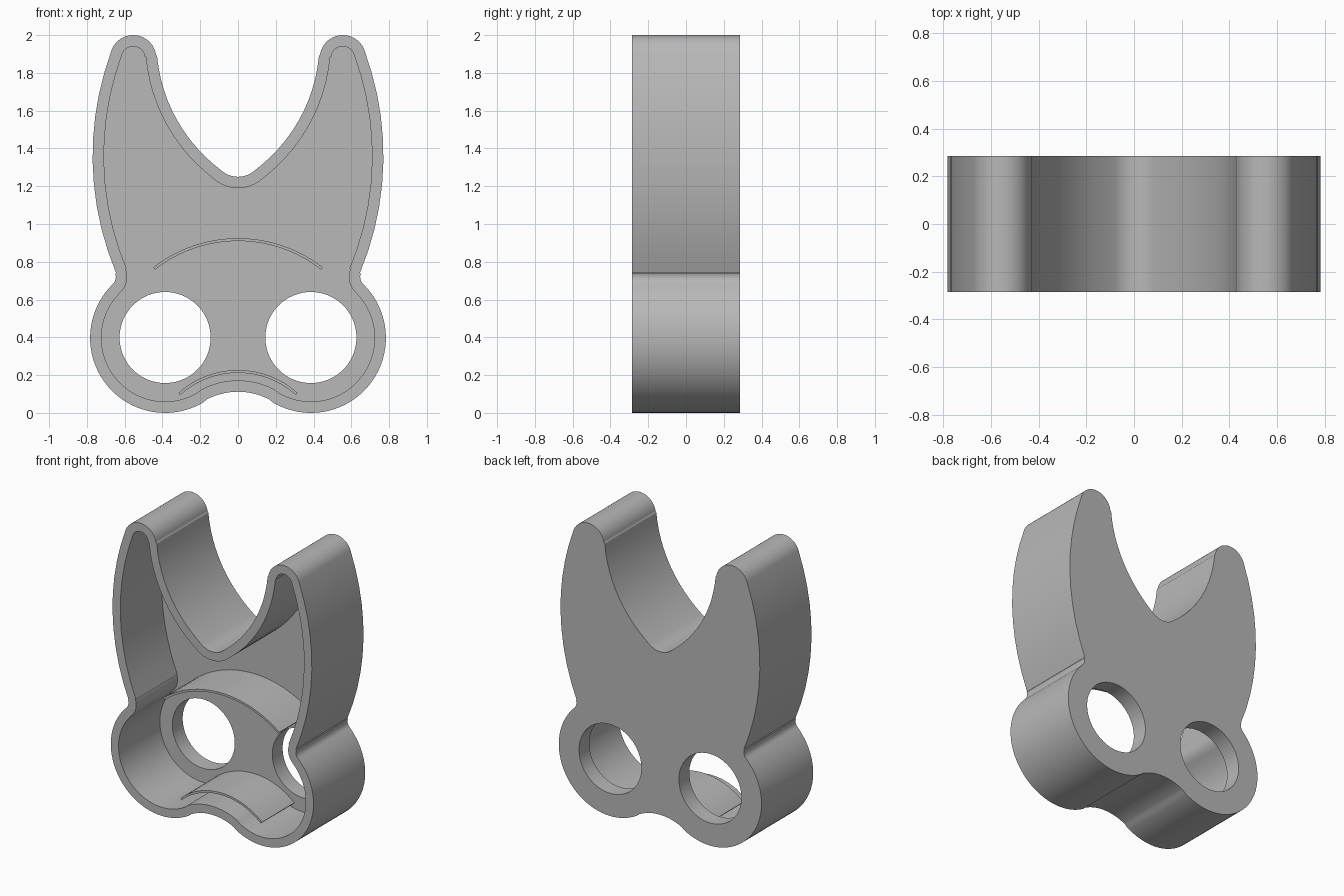
import bpy, bmesh
from math import sin, cos, radians

cube = bpy.data.objects.get("Cube")
if cube:
    bpy.data.objects.remove(cube, do_unlink=True)

FRONT, FLOOR, BACK = -0.285, 0.171, 0.285
WALL = 0.06

grey = bpy.data.materials.new("plain_grey")
grey.use_nodes = True
grey.diffuse_color = (0.48, 0.48, 0.48, 1)
grey.node_tree.nodes["Principled BSDF"].inputs["Base Color"].default_value = (0.48, 0.48, 0.48, 1)

# Right half of the outline as tangent arcs: centre x, centre z, radius, start, end
ARCS = [
    (0, -0.244, 0.356, 90, 58.9),           # chin dip
    (0.386, 0.397, 0.397, 238.9, 405.8),    # round cheek
    (0.70, 0.72, 0.053, 225.8, 157.3),      # notch
    (-0.83, 1.36, 1.60, -22.7, 20.5),       # outer ear side
    (0.555, 1.878, 0.122, 20.5, 174.8),     # ear tip
    (-0.418, 1.967, 0.85, -5.2, -54.4),     # inner ear side
    (0, 1.383, 0.133, -54.4, -90),          # valley between ears
]


def arc(cx, cz, r, a0, a1):
    n = max(10, int(abs(a1 - a0) / 4))
    angles = [radians(a0 + (a1 - a0) * i / n) for i in range(n + 1)]
    return [(cx + r * cos(a), cz + r * sin(a)) for a in angles]


def outline(inset):
    half = []
    for cx, cz, r, a0, a1 in ARCS:
        r += -inset if a1 > a0 else inset
        half += arc(cx, cz, r, a0, a1)[:-1]
    half.append((0, ARCS[-1][1] - ARCS[-1][2] - inset))
    half[0] = (0, half[0][1])
    return half + [(-x, z) for x, z in half[-2:0:-1]]


def ring(bm, points, y):
    verts = [bm.verts.new((x, y, z)) for x, z in points]
    edges = [bm.edges.new((a, b)) for a, b in zip(verts, verts[1:] + verts[:1])]
    return verts, edges


def bridge(bm, a, b):
    for i in range(len(a)):
        j = (i + 1) % len(a)
        bm.faces.new((a[i], a[j], b[j], b[i]))


def finish(bm, name):
    bmesh.ops.recalc_face_normals(bm, faces=bm.faces)
    mesh = bpy.data.meshes.new(name)
    bm.to_mesh(mesh)
    bm.free()
    mesh.materials.append(grey)
    obj = bpy.data.objects.new(name, mesh)
    bpy.context.collection.objects.link(obj)
    bpy.ops.object.select_all(action='DESELECT')
    obj.select_set(True)
    bpy.context.view_layer.objects.active = obj
    bpy.ops.object.shade_smooth_by_angle(angle=radians(30))
    return obj


# Hollow body: outer wall, front rim, pocket wall, and a back plate with eye holes
bm = bmesh.new()
outer_back, back_edges = ring(bm, outline(0), BACK)
outer_front, _ = ring(bm, outline(0), FRONT)
inner_front, _ = ring(bm, outline(WALL), FRONT)
inner_floor, floor_edges = ring(bm, outline(WALL), FLOOR)
for a, b in ((outer_back, outer_front), (outer_front, inner_front), (inner_front, inner_floor)):
    bridge(bm, a, b)
for side in (-1, 1):
    hole = arc(side * 0.386, 0.399, 0.241, 0, 360)[:-1]
    hole_floor, e0 = ring(bm, hole, FLOOR)
    hole_back, e1 = ring(bm, hole, BACK)
    bridge(bm, hole_floor, hole_back)
    floor_edges += e0
    back_edges += e1
for edges, direction in ((floor_edges, -1), (back_edges, 1)):
    bmesh.ops.triangle_fill(bm, edges=edges, use_beauty=True, normal=(0, direction, 0))
finish(bm, "hollow_body")


# Thin curved ribs standing on the pocket floor
def rib(name, cz, r, half_angle, thickness=0.015):
    top = arc(0, cz, r, 90 - half_angle, 90 + half_angle)
    low = arc(0, cz, r - thickness, 90 + half_angle, 90 - half_angle)
    bm = bmesh.new()
    front, _ = ring(bm, top + low, -0.185)
    back, _ = ring(bm, top + low, FLOOR + 0.01)
    bridge(bm, front, back)
    n = len(front)
    for loop in (front, back):
        for i in range(n // 2 - 1):
            bm.faces.new((loop[i], loop[i + 1], loop[n - 2 - i], loop[n - 1 - i]))
    finish(bm, name)


rib("brow_rib", 0.195, 0.73, 38)
rib("chin_rib", -0.244, 0.471, 42)
